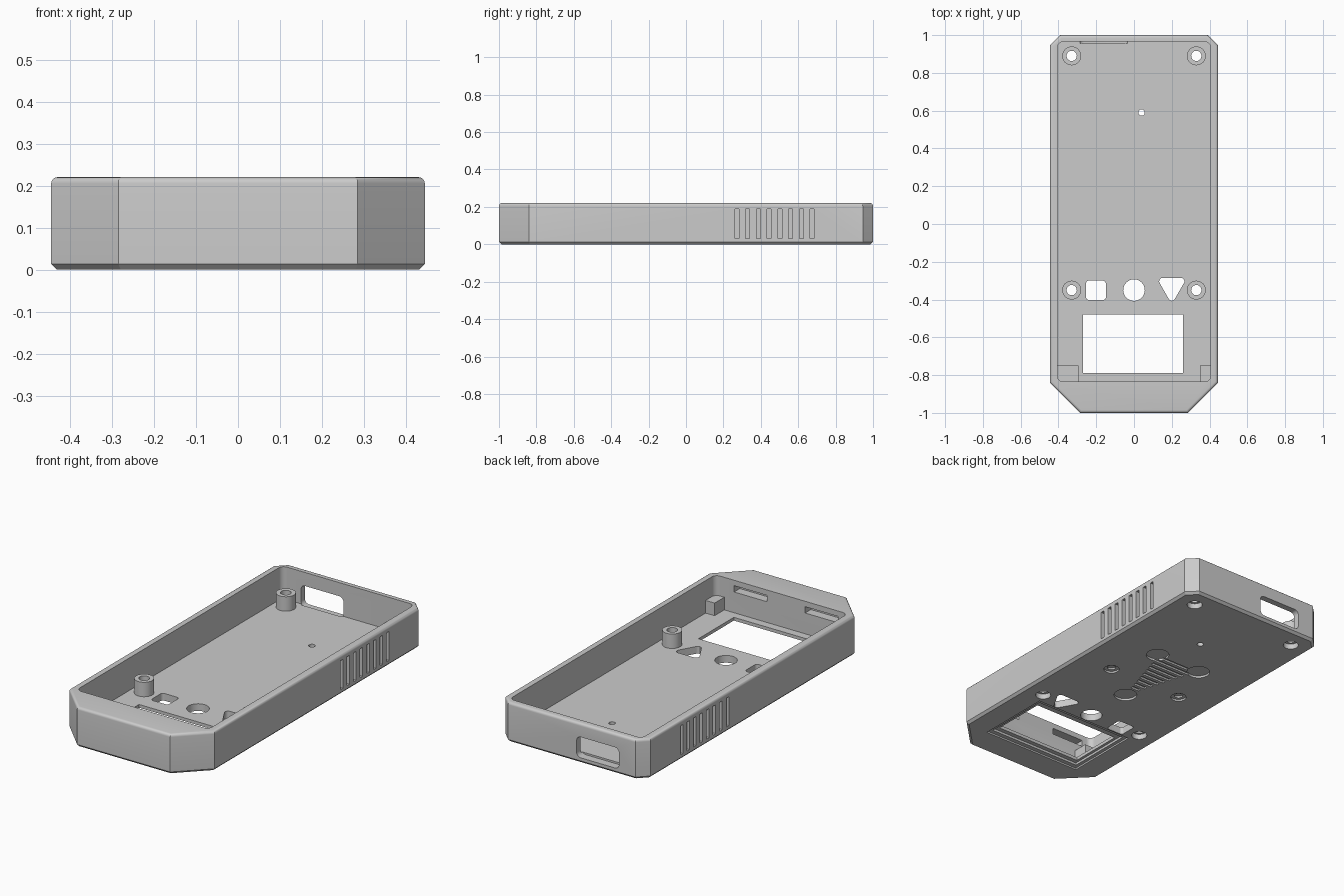
import bpy, bmesh, math
from mathutils import Vector

if "Cube" in bpy.data.objects:
    bpy.data.objects.remove(bpy.data.objects["Cube"], do_unlink=True)

COLOUR = (0.6, 0.6, 0.6, 1)
grey = bpy.data.materials.new("plain grey")
grey.use_nodes = True
grey.diffuse_color = COLOUR
grey.node_tree.nodes["Principled BSDF"].inputs["Base Color"].default_value = COLOUR

cutters = bpy.data.collections.new("cutters")
bpy.context.scene.collection.children.link(cutters)


def loft(name, rings, closed=False, cutter=True):
    """Skin a stack of matching rings; cap the ends, or close the loop."""
    bm = bmesh.new()
    rows = [[bm.verts.new(p) for p in ring] for ring in rings]
    n = len(rows[0])
    pairs = list(zip(rows, rows[1:]))
    if closed:
        pairs.append((rows[-1], rows[0]))
    else:
        bm.faces.new(rows[0])
        bm.faces.new(rows[-1])
    for a, b in pairs:
        for i in range(n):
            j = (i + 1) % n
            bm.faces.new((a[i], a[j], b[j], b[i]))
    bmesh.ops.recalc_face_normals(bm, faces=bm.faces)
    mesh = bpy.data.meshes.new(name)
    bm.to_mesh(mesh)
    bm.free()
    mesh.materials.append(grey)
    ob = bpy.data.objects.new(name, mesh)
    (cutters if cutter else bpy.context.scene.collection).objects.link(ob)
    ob.hide_render = cutter
    return ob


def rect(x0, x1, y0, y1):
    return [(x0, y0), (x1, y0), (x1, y1), (x0, y1)]


def circle(x, y, r, n=32):
    return [(x + r * math.cos(math.tau * i / n), y + r * math.sin(math.tau * i / n)) for i in range(n)]


def rounded(pts, r, steps=6):
    """Round every corner of a convex outline."""
    out = []
    for i, p in enumerate(pts):
        p = Vector(p)
        a = (Vector(pts[i - 1]) - p).normalized()
        b = (Vector(pts[(i + 1) % len(pts)]) - p).normalized()
        half = a.angle(b) / 2
        centre = p + (a + b).normalized() * r / math.sin(half)
        start = p + a * r / math.tan(half) - centre
        end = p + b * r / math.tan(half) - centre
        out += [tuple(centre + start.lerp(end, k / steps).normalized() * r) for k in range(steps + 1)]
    return out


def inset(pts, d):
    """Move a counter-clockwise outline inwards by d."""
    out = []
    for i, p in enumerate(pts):
        e1 = (Vector(p) - Vector(pts[i - 1])).normalized()
        e2 = (Vector(pts[(i + 1) % len(pts)]) - Vector(p)).normalized()
        n1, n2 = Vector((-e1.y, e1.x)), Vector((-e2.y, e2.x))
        out.append(tuple(Vector(p) + (n1 + n2) * d / (1 + n1.dot(n2))))
    return out


def prism(name, pts, z0, z1, cutter=True):
    return loft(name, [[(x, y, z) for x, y in pts] for z in (z0, z1)], cutter=cutter)


# Case body: chamfered outline with a bevelled base and a rounded rim
H, FLOOR = 0.22, 0.04
half_outline = [(0.285, -1), (0.445, -0.84), (0.445, 0.945), (0.39, 1)]
outline = half_outline + [(-x, y) for x, y in reversed(half_outline)]
levels = [(0, 0.013), (0.013, 0)]
R = 0.015
levels += [(H - R + R * math.sin(a), R - R * math.cos(a)) for a in (math.pi / 2 * k / 5 for k in range(6))]
case = loft("case_body", [[(x, y, z) for x, y in inset(outline, d)] for z, d in levels], cutter=False)

# Main cavity
prism("cavity", rounded(rect(-0.405, 0.405, -0.835, 0.965), 0.03), FLOOR, 0.4)

# Screen opening with a stepped bezel underneath
prism("screen_opening", rect(-0.27, 0.26, -0.79, -0.48), -0.1, 0.1)
prism("bezel_outer", rect(-0.305, 0.305, -0.84, -0.41), -0.1, 0.009)
prism("bezel_inner", rect(-0.285, 0.285, -0.815, -0.435), -0.1, 0.022)

# Button holes: square, round, triangular
prism("square_button_hole", rounded(rect(-0.254, -0.149, -0.402, -0.3), 0.015), -0.1, 0.1)
prism("round_button_hole", circle(0, -0.35, 0.057), -0.1, 0.1)
prism("triangle_button_hole", rounded([(0.2, -0.425), (0.28, -0.285), (0.12, -0.285)], 0.018), -0.1, 0.1)
prism("pin_hole", circle(0.04, 0.59, 0.017, 20), -0.1, 0.1)

# Screw posts, bored through and counterbored from below
for x in (-0.33, 0.33):
    for y in (-0.35, 0.89):
        prism("screw_bore", circle(x, y, 0.027), -0.1, 0.1)
        prism("screw_counterbore", circle(x, y, 0.04), -0.1, 0.03)
        profile = [(0.027, FLOOR), (0.05, FLOOR), (0.05, 0.12), (0.027, 0.12)]
        loft("screw_post", [[(a, b, z) for a, b in circle(x, y, r)] for r, z in profile],
             closed=True, cutter=False)

# Blind vent grooves on both sides
for side in (-1, 1):
    for i in range(8):
        y = 0.272 + 0.0575 * i
        xs = sorted((side * 0.425, side * 0.5))
        prism("vent_groove", rect(*xs, y - 0.011, y + 0.011), 0.03, 0.19)

# Port window in the back wall
port = rounded(rect(-0.29, -0.03, 0.03, 0.145), 0.025)
loft("port_window", [[(x, y, z) for x, z in port] for y in (0.955, 1.1)])

# Latch slots inside the thick front wall
for x0, x1 in ((0.09, 0.29), (-0.345, -0.145)):
    prism("latch_slot", rect(x0, x1, -0.885, -0.8), 0.155, 0.19)

# Shallow relief on the underside: pads, dimples and a triangular grille
for x, y in ((0.14, 0.36), (-0.14, 0.36), (0, -0.07)):
    prism("round_pad", circle(x, y, 0.06), -0.1, 0.012)
for x in (-0.23, 0.23):
    loft("ring_dimple", [[(a, b, z) for a, b in circle(x, 0.09, r)]
                         for r, z in ((0.04, -0.1), (0.04, 0.01), (0.022, 0.01), (0.022, 0.02))])
for i in range(10):
    y = 0.015 + 0.037 * i
    w = 0.13 * (y + 0.07) / 0.43
    prism("grille_groove", rect(-w, w, y - 0.009, y + 0.009), -0.1, 0.010)

# Support blocks in the front corners of the cavity
prism("left_corner_block", rect(0.35, 0.406, -0.836, -0.75), FLOOR, 0.11, cutter=False)
prism("right_corner_block", rect(-0.406, -0.295, -0.836, -0.75), FLOOR, 0.11, cutter=False)

# Cut the case, then drop the cutters
cut = case.modifiers.new("cut", 'BOOLEAN')
cut.operation = 'DIFFERENCE'
cut.operand_type = 'COLLECTION'
cut.collection = cutters
cut.solver = 'EXACT'
cut.use_self = True
bpy.context.view_layer.update()
case.data = bpy.data.meshes.new_from_object(case.evaluated_get(bpy.context.evaluated_depsgraph_get()))
case.data.name = "case_body"
case.modifiers.clear()
for ob in list(cutters.objects):
    bpy.data.objects.remove(ob, do_unlink=True)
bpy.data.collections.remove(cutters)

# Smooth the curved surfaces, keep the edges sharp
for ob in bpy.context.scene.collection.objects:
    if ob.type == 'MESH' and ob.data.materials and ob.data.materials[0] == grey:
        ob.select_set(True)
        bpy.context.view_layer.objects.active = ob
bpy.ops.object.shade_smooth_by_angle(angle=math.radians(30))
